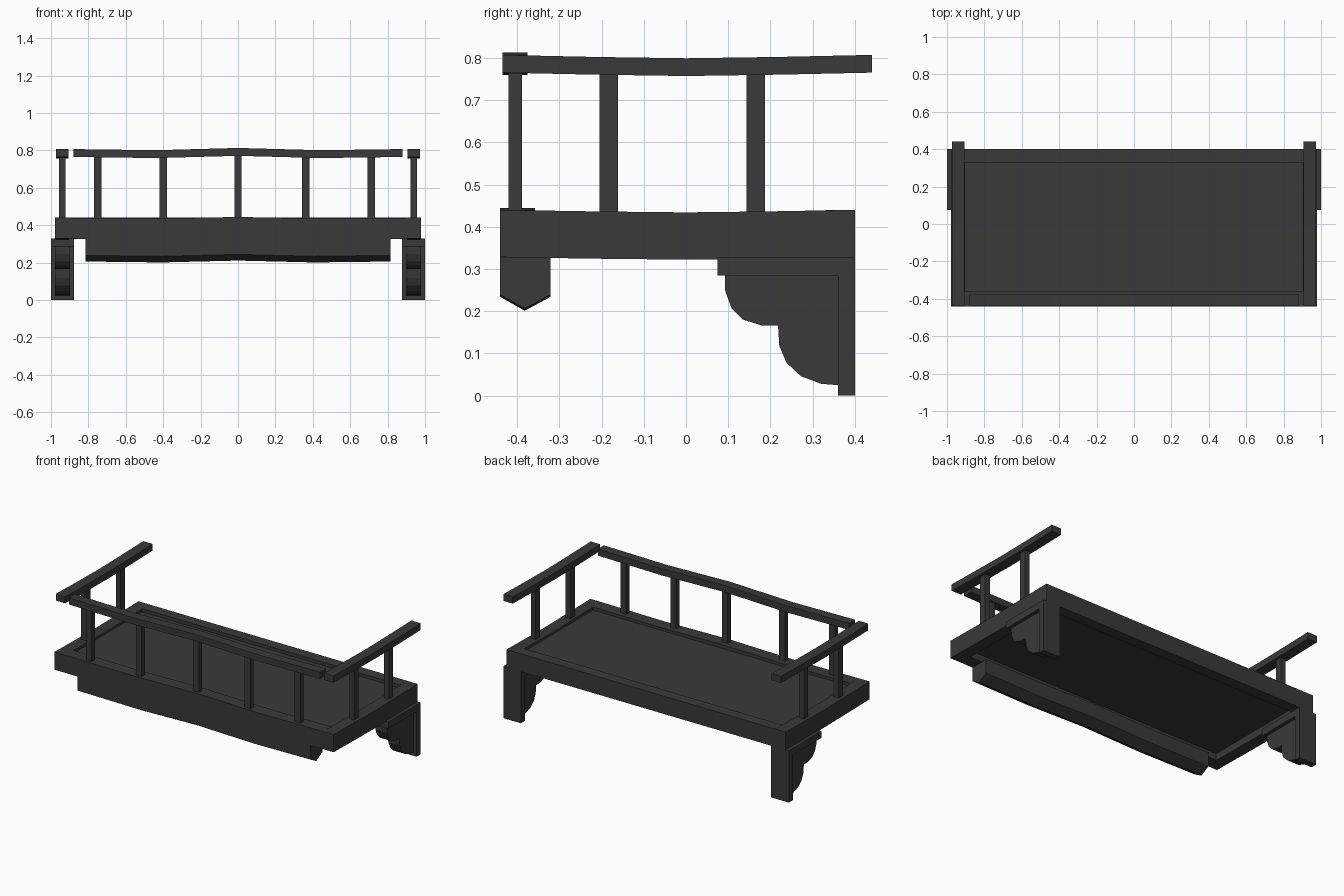
import bpy, bmesh

if "Cube" in bpy.data.objects:
    bpy.data.objects.remove(bpy.data.objects["Cube"])

dark = bpy.data.materials.new("dark_wood")
dark.diffuse_color = (0.041, 0.041, 0.041, 1)
dark.use_nodes = True
dark.node_tree.nodes["Principled BSDF"].inputs["Base Color"].default_value = dark.diffuse_color


def loft(name, section, stations, axis):
    """Sweep a (across, z) section along x or y; stations are (position, z offset)."""
    bm = bmesh.new()
    rings = []
    for t, dz in stations:
        rings.append([bm.verts.new((t, a, z + dz) if axis == 'x' else (a, t, z + dz))
                      for a, z in section])
    n = len(section)
    for r0, r1 in zip(rings, rings[1:]):
        for i in range(n):
            j = (i + 1) % n
            bm.faces.new((r0[i], r0[j], r1[j], r1[i]))
    bm.faces.new(rings[0])
    bm.faces.new(rings[-1])
    bmesh.ops.recalc_face_normals(bm, faces=bm.faces)
    me = bpy.data.meshes.new(name)
    bm.to_mesh(me)
    bm.free()
    ob = bpy.data.objects.new(name, me)
    bpy.context.collection.objects.link(ob)
    me.materials.append(dark)
    return ob


def rect(a0, a1, z0, z1):
    return [(a0, z0), (a1, z0), (a1, z1), (a0, z1)]


def box(name, x0, x1, y0, y1, z0, z1):
    return loft(name, rect(y0, y1, z0, z1), [(x0, 0), (x1, 0)], 'x')


def wave(half, amp):
    """Gently warped timber: high in the middle, low at the quarters."""
    return [(-half, 0), (-half / 2, -amp), (0, amp), (half / 2, -amp), (half, 0)]


def sag(y0, y1, amp):
    return [(y0, 0), (y0 / 2, -amp * .6), (0, -amp), (y1 / 2, -amp * .6), (y1, 0)]


# Platform
box("floor", -.91, .91, -.36, .335, .37, .42)
loft("front_beam", rect(-.44, -.358, .328, .44), wave(.905, .004), 'x')
box("back_beam", -.905, .905, .33, .40, .327, .44)

# Pointed beam below the front edge
loft("front_under_beam",
     [(-.44, .33), (-.44, .239), (-.382, .206), (-.321, .239), (-.321, .33)],
     wave(.815, .005), 'x')

# Front railing
loft("front_handrail", rect(-.435, -.375, .765, .807), wave(.88, .006), 'x')
for x in (-.75, -.40, 0, .362, .712):
    box("front_post", x - .02, x + .02, -.421, -.389, .42, .78)

# Corbel silhouette (y, z)
corbel = [(.37, .29), (.092, .29), (.093, .247), (.108, .207), (.135, .18),
          (.18, .166), (.218, .166), (.221, .118), (.238, .078), (.272, .046),
          (.32, .028), (.37, .024)]

for s, side in ((-1, "left"), (1, "right")):
    # Side beams and railing
    loft(side + "_beam", rect(s * .903, s * .978, .328, .44), sag(-.44, .40, .006), 'y')
    loft(side + "_handrail", rect(s * .906, s * .972, .765, .807), sag(-.435, .44, .008), 'y')
    for y in (-.183, .165):
        box(side + "_post", s * .922, s * .956, y - .022, y + .022, .42, .78)
    # Wall bracket
    box(side + "_bracket_back", s * .877, s, .36, .40, 0, .328)
    box(side + "_bracket_top", s * .877, s, .075, .36, .285, .328)
    loft(side + "_corbel", corbel, [(s * .898, 0), (s * .978, 0)], 'x')
